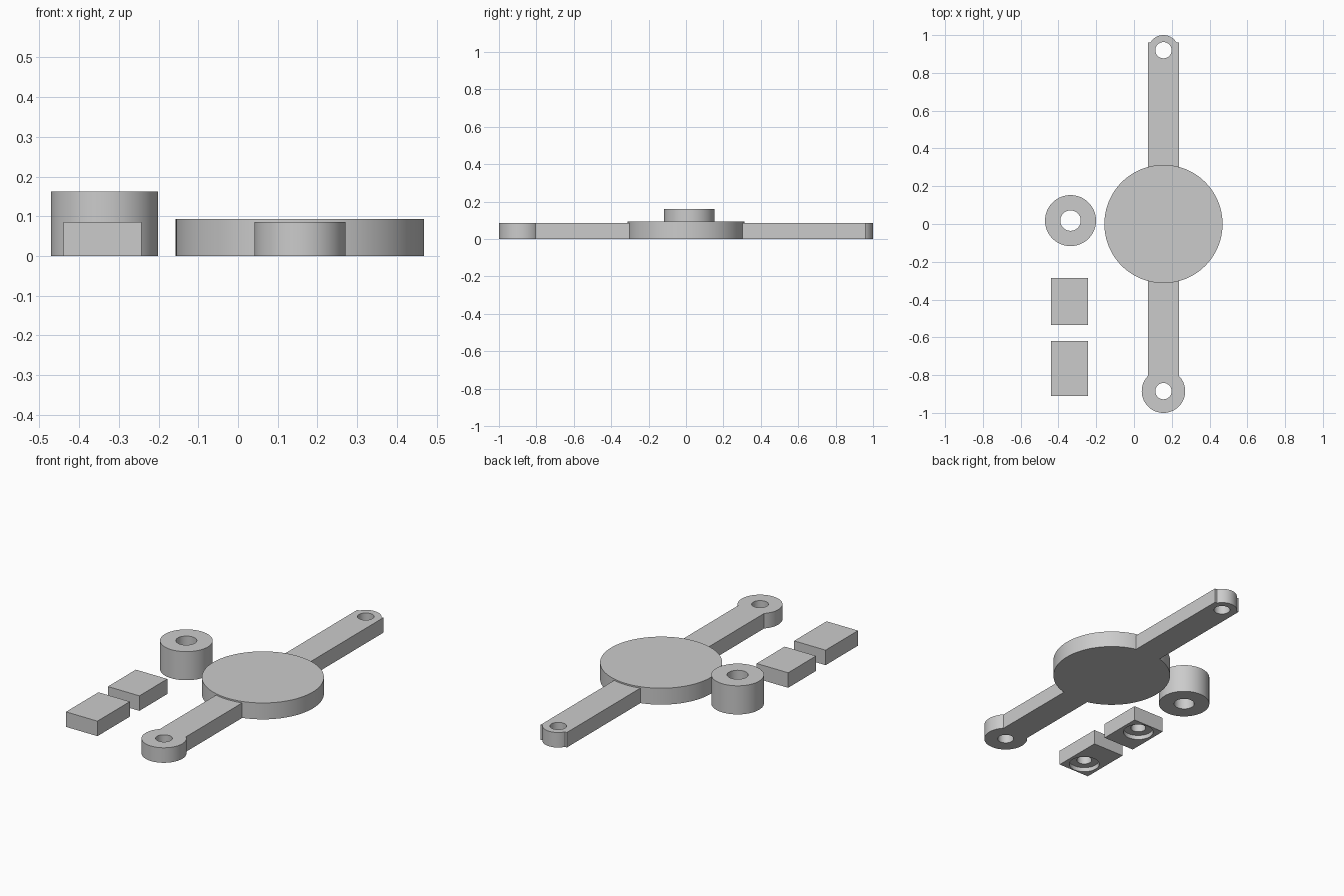
import bpy
import math

cube = bpy.data.objects.get("Cube")
if cube:
    bpy.data.objects.remove(cube, do_unlink=True)

grey = bpy.data.materials.new("plain grey")
grey.use_nodes = True
colour = (0.6, 0.6, 0.6, 1)
grey.diffuse_color = colour
for node in grey.node_tree.nodes:
    if node.type == 'BSDF_PRINCIPLED':
        node.inputs["Base Color"].default_value = colour


def finish(name):
    ob = bpy.context.object
    ob.name = name
    ob.data.materials.clear()
    ob.data.materials.append(grey)
    return ob


def cylinder(name, x, y, r, z0, z1):
    bpy.ops.mesh.primitive_cylinder_add(
        vertices=96, radius=r, depth=z1 - z0, location=(x, y, (z0 + z1) / 2))
    return finish(name)


def box(name, x0, x1, y0, y1, h):
    bpy.ops.mesh.primitive_cube_add(
        size=1, location=((x0 + x1) / 2, (y0 + y1) / 2, h / 2))
    ob = finish(name)
    ob.scale = (x1 - x0, y1 - y0, h)
    bpy.ops.object.transform_apply(location=False, rotation=False, scale=True)
    return ob


def combine(target, other, operation):
    mod = target.modifiers.new("combine", 'BOOLEAN')
    mod.operation = operation
    mod.solver = 'EXACT'
    mod.object = other
    bpy.ops.object.select_all(action='DESELECT')
    target.select_set(True)
    bpy.context.view_layer.objects.active = target
    bpy.ops.object.modifier_apply(modifier=mod.name)
    bpy.data.objects.remove(other, do_unlink=True)


def drill(target, x, y, r, z0, z1):
    combine(target, cylinder("cutter", x, y, r, z0, z1), 'DIFFERENCE')


def smooth(ob):
    bpy.ops.object.select_all(action='DESELECT')
    ob.select_set(True)
    bpy.context.view_layer.objects.active = ob
    bpy.ops.object.shade_smooth_by_angle(angle=math.radians(30))


ARM_X, ARM_H = 0.156, 0.085
HALF = 0.082
FRONT_Y, BACK_Y = -0.885, 0.92

# Long arm with a wide front eye, a narrow back eye and a central disc
arm = box("arm_with_disc", ARM_X - HALF, ARM_X + HALF, FRONT_Y, 0.96, ARM_H)
combine(arm, cylinder("front_eye", ARM_X, FRONT_Y, 0.115, 0, ARM_H), 'UNION')
combine(arm, cylinder("back_eye", ARM_X, BACK_Y, 0.08, 0, ARM_H), 'UNION')
combine(arm, cylinder("disc", ARM_X, 0, 0.313, 0, 0.093), 'UNION')
for y in (FRONT_Y, BACK_Y):
    drill(arm, ARM_X, y, 0.043, -0.1, 0.2)
smooth(arm)

# Tall bushing with a through hole
bushing = cylinder("bushing", -0.336, 0.018, 0.135, 0, 0.162)
drill(bushing, -0.336, 0.018, 0.054, -0.1, 0.3)
smooth(bushing)

# Two blocks, each with a stepped blind hole underneath near its outer end
for name, y0, y1, hole_y in (("front_block", -0.91, -0.62, -0.823),
                             ("rear_block", -0.535, -0.285, -0.372)):
    block = box(name, -0.44, -0.243, y0, y1, ARM_H)
    drill(block, -0.342, hole_y, 0.08, -0.1, 0.025)
    drill(block, -0.342, hole_y, 0.04, -0.1, 0.075)
    smooth(block)
